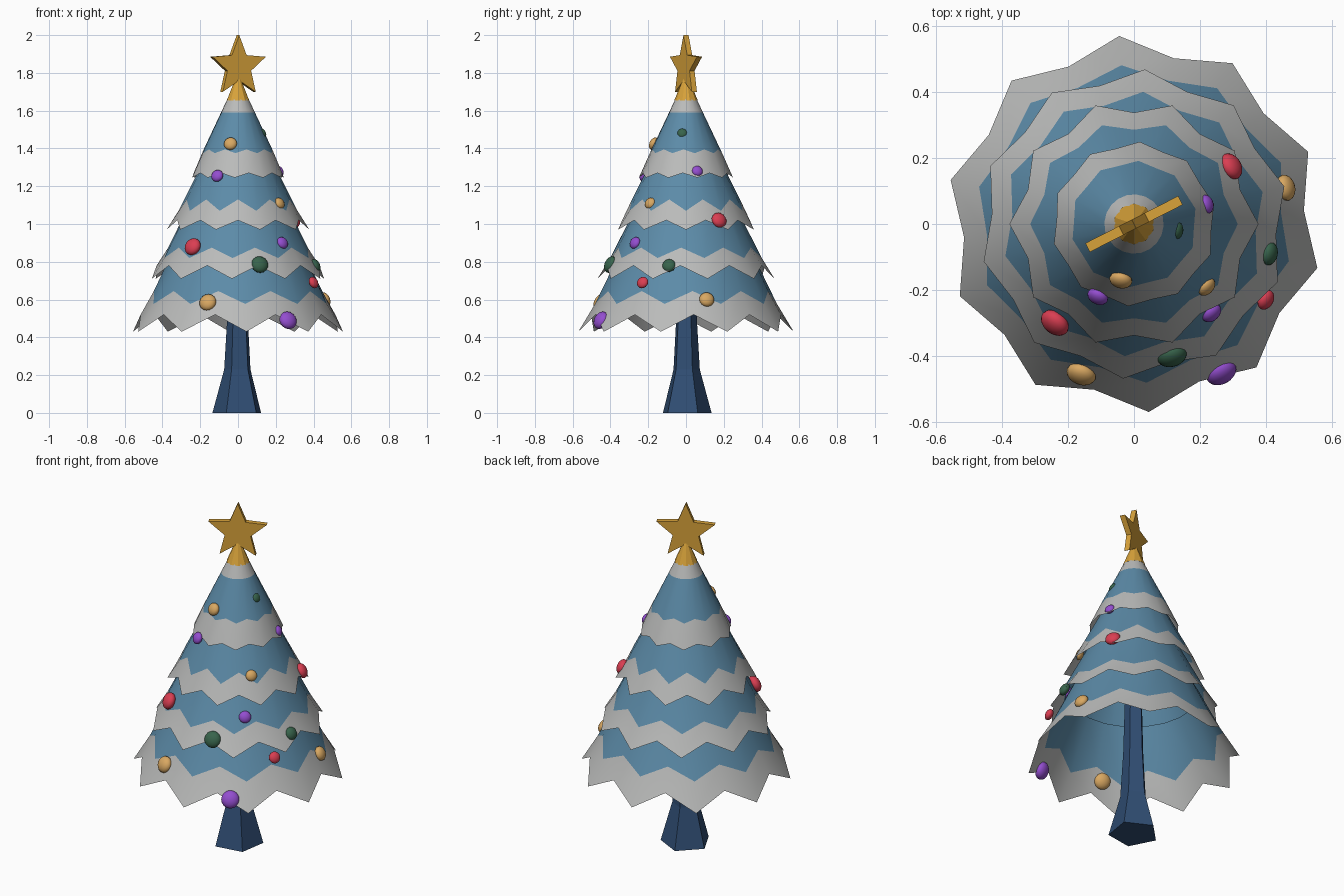
import bpy, bmesh, math
from mathutils import Vector, Matrix

if "Cube" in bpy.data.objects:
    bpy.data.objects.remove(bpy.data.objects["Cube"])


def mat(name, rgb):
    """Flat material from 0-255 sRGB."""
    m = bpy.data.materials.new(name)
    lin = [((c / 255 + 0.055) / 1.055) ** 2.4 for c in rgb]
    m.diffuse_color = (*lin, 1)
    m.use_nodes = True
    m.node_tree.nodes["Principled BSDF"].inputs["Base Color"].default_value = m.diffuse_color
    return m


BLUE = mat("needle_blue", (92, 139, 168))
GREY = mat("frost_grey", (186, 187, 186))
TRUNK = mat("trunk_navy", (48, 78, 116))
GOLD = mat("star_gold", (217, 163, 58))
RED = mat("ornament_red", (218, 62, 82))
PURPLE = mat("ornament_purple", (148, 78, 208))
GREEN = mat("ornament_green", (56, 100, 76))
ORANGE = mat("ornament_orange", (217, 168, 98))


def finish(name, bm, mats, smooth=False):
    me = bpy.data.meshes.new(name)
    bm.normal_update()
    for f in bm.faces:
        f.smooth = smooth
    bm.to_mesh(me)
    bm.free()
    for m in mats:
        me.materials.append(m)
    ob = bpy.data.objects.new(name, me)
    bpy.context.collection.objects.link(ob)
    return ob


def loft(bm, rings, phase, bands):
    """Join rings listed bottom to top. Each ring holds one (radius, z) per side."""
    loops = []
    for ring in rings:
        n = len(ring)
        loops.append([bm.verts.new((r * math.cos(phase + 2 * math.pi * i / n),
                                    r * math.sin(phase + 2 * math.pi * i / n), z))
                      for i, (r, z) in enumerate(ring)])
    for lo, hi, band in zip(loops, loops[1:], bands):
        for i in range(n):
            j = (i + 1) % n
            bm.faces.new((lo[i], lo[j], hi[j], hi[i])).material_index = band
    return loops


# Skirt tiers: ten zigzag points, each ring as (tip r, tip z, valley r, valley z)
TIERS = [
    ("tier_bottom", 22.5, [(.572, .43, .517, .52), (.483, .577, .447, .645),
                           (.345, .86, .345, .86)], (0, 1)),
    ("tier_lower", 14, [(.47, .71, .432, .78), (.402, .82, .37, .875),
                        (.25, 1.12, .25, 1.12)], (0, 1)),
    ("tier_upper", 0, [(.378, .97, .338, 1.02), (.315, 1.07, .286, 1.13),
                       (.165, 1.37, .165, 1.37)], (0, 1)),
    ("tier_top", 14, [(.25, 1.245, .235, 1.27), (.192, 1.375, .182, 1.395),
                      (.09, 1.59, .09, 1.59), (.055, 1.665, .055, 1.665)], (0, 1, 0)),
]
for name, phase, rows, bands in TIERS:
    bm = bmesh.new()
    loft(bm, [[(a, b), (c, d)] * 10 for a, b, c, d in rows], math.radians(phase), bands)
    finish(name, bm, [GREY, BLUE], True)

# Five-sided flared trunk
bm = bmesh.new()
loops = loft(bm, [[(r, z)] * 5 for r, z in ((.137, 0), (.074, .23), (.058, .5), (.05, .8))],
             math.radians(-45), (0, 0, 0))
bm.faces.new(loops[0][::-1])
bm.faces.new(loops[-1])
finish("trunk", bm, [TRUNK])

# Gold cone under the star
bm = bmesh.new()
bmesh.ops.create_cone(bm, cap_ends=True, segments=10, radius1=.062, radius2=.008, depth=.13,
                      matrix=Matrix.Translation((0, 0, 1.72)))
finish("star_base", bm, [GOLD])

# Five-pointed star, turned towards the front right
bm = bmesh.new()
vs = []
for i in range(10):
    r = .166 if i % 2 == 0 else .074
    a = math.pi / 2 + i * math.pi / 5
    vs.append(bm.verts.new((r * math.cos(a), -.015, r * math.sin(a))))
face = bm.faces.new(vs)
ext = bmesh.ops.extrude_face_region(bm, geom=[face])
bmesh.ops.translate(bm, vec=(0, .03, 0),
                    verts=[g for g in ext["geom"] if isinstance(g, bmesh.types.BMVert)])
bmesh.ops.recalc_face_normals(bm, faces=bm.faces)
bmesh.ops.transform(bm, verts=bm.verts, matrix=Matrix.Translation((0, 0, 1.834))
                    @ Matrix.Rotation(math.radians(27), 4, 'Z'))
finish("star", bm, [GOLD])

# Ornaments, flattened against the slope: x, y, z, radius
ORNAMENTS = [
    (ORANGE, -.04, -.17, 1.425, .035), (GREEN, .13, -.02, 1.48, .027),
    (PURPLE, -.11, -.22, 1.255, .033), (PURPLE, .22, .06, 1.28, .029),
    (ORANGE, .22, -.19, 1.11, .031), (RED, .295, .175, 1.02, .042),
    (RED, -.24, -.30, .88, .047), (PURPLE, .235, -.27, .90, .033),
    (GREEN, .115, -.40, .785, .046), (GREEN, .41, -.09, .78, .036),
    (RED, .40, -.23, .69, .032), (ORANGE, -.16, -.455, .585, .046),
    (ORANGE, .46, .11, .60, .04), (PURPLE, .265, -.45, .49, .049),
]
for k, (m, x, y, z, r) in enumerate(ORNAMENTS):
    out = Vector((x, y, 0)).normalized() + Vector((0, 0, .45))
    turn = out.to_track_quat('Z', 'Y').to_matrix().to_4x4()
    bm = bmesh.new()
    bmesh.ops.create_uvsphere(bm, u_segments=16, v_segments=10, radius=r,
                              matrix=Matrix.Translation((x, y, z)) @ turn
                              @ Matrix.Diagonal((1, 1, .65, 1)))
    finish(f"ornament_{k + 1}", bm, [m], True)
